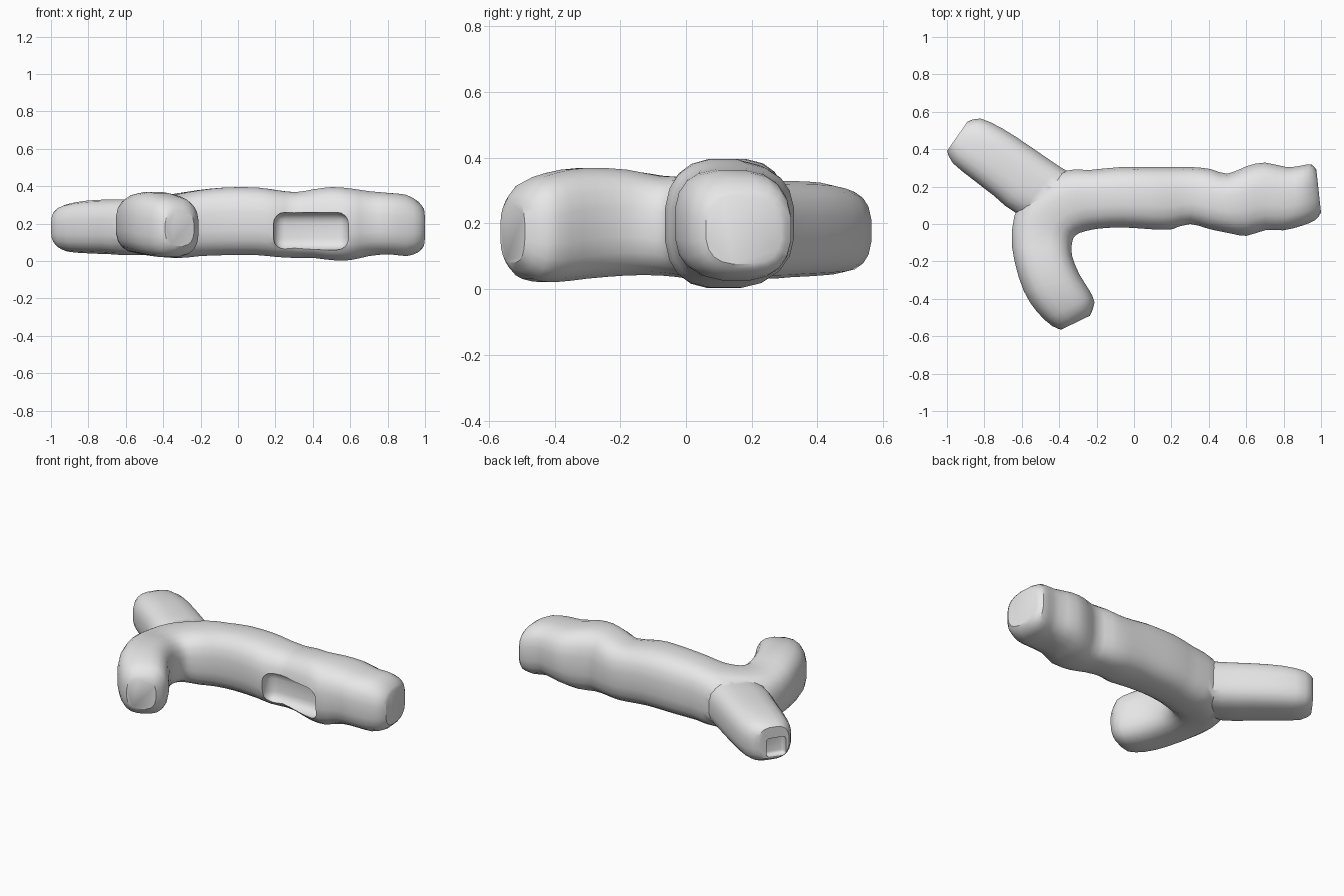
import bpy, bmesh, math
from mathutils import Vector, Matrix

if "Cube" in bpy.data.objects:
    bpy.data.objects.remove(bpy.data.objects["Cube"])

bark = bpy.data.materials.new("grey_bark")
bark.diffuse_color = (0.8, 0.8, 0.8, 1)
bark.use_nodes = True
bark.node_tree.nodes["Principled BSDF"].inputs["Base Color"].default_value = bark.diffuse_color

SIDES = 20


def smooth_stations(rows, steps=2):
    """Catmull-Rom interpolation between the measured stations."""
    pts = [Vector(r) for r in rows]
    out = []
    for i in range(len(pts) - 1):
        a, b, c, d = pts[max(i - 1, 0)], pts[i], pts[i + 1], pts[min(i + 2, len(pts) - 1)]
        for k in range(steps):
            t = k / steps
            out.append(0.5 * (2 * b + (c - a) * t + (2 * a - 5 * b + 4 * c - d) * t * t
                              + (3 * b - a - 3 * c + d) * t ** 3))
    return out + [pts[-1]]


def power(v, n=2.8):
    return math.copysign(abs(v) ** (2 / n), v)


def finish(name, bm):
    bmesh.ops.recalc_face_normals(bm, faces=bm.faces)
    me = bpy.data.meshes.new(name)
    bm.to_mesh(me)
    bm.free()
    me.materials.append(bark)
    ob = bpy.data.objects.new(name, me)
    bpy.context.collection.objects.link(ob)
    return ob


def limb(name, rows):
    """Loft rounded-square rings; row = side point xy, other side xy, z low, z high."""
    bm = bmesh.new()
    rings = []
    for bx, by, tx, ty, lo, hi in smooth_stations(rows):
        mid = Vector(((bx + tx) / 2, (by + ty) / 2, (lo + hi) / 2))
        u = Vector(((tx - bx) / 2, (ty - by) / 2, 0))
        w = Vector((0, 0, (hi - lo) / 2))
        angles = [2 * math.pi * (i + 0.5) / SIDES for i in range(SIDES)]
        rings.append([bm.verts.new(mid + u * power(math.cos(a)) + w * power(math.sin(a)))
                      for a in angles])
    for r, s in zip(rings, rings[1:]):
        for i in range(SIDES):
            j = (i + 1) % SIDES
            bm.faces.new((r[i], r[j], s[j], s[i]))
    bm.faces.new(rings[0])
    bm.faces.new(rings[-1])
    return finish(name, bm)


def rounded_box(name, centre, size, turn, bevel):
    bm = bmesh.new()
    bmesh.ops.create_cube(bm, size=1)
    bmesh.ops.scale(bm, vec=size, verts=bm.verts)
    bmesh.ops.bevel(bm, geom=bm.edges[:], offset=bevel, segments=4, profile=0.5,
                    affect='EDGES')
    bmesh.ops.transform(bm, matrix=Matrix.Translation(centre) @ Matrix.Rotation(turn, 4, 'Z'),
                        verts=bm.verts)
    return finish(name, bm)


def combine(target, tool, operation):
    mod = target.modifiers.new("join", 'BOOLEAN')
    mod.operation = operation
    mod.solver = 'EXACT'
    mod.object = tool
    bpy.context.view_layer.objects.active = target
    bpy.ops.object.modifier_apply(modifier=mod.name)
    bpy.data.objects.remove(tool)


# trunk that bends round into the front stub
log = limb("forked_log", [
    (-.235, -.49, -.39, -.565, .08, .27),
    (-.21, -.42, -.44, -.545, .03, .325),
    (-.24, -.35, -.52, -.47, .02, .355),
    (-.29, -.27, -.59, -.36, .03, .37),
    (-.33, -.17, -.64, -.20, .04, .365),
    (-.33, -.10, -.655, -.04, .04, .345),
    (-.31, -.06, -.60, .13, .03, .345),
    (-.26, -.04, -.40, .28, .015, .36),
    (-.18, -.025, -.24, .29, .025, .38),
    (-.05, -.02, -.08, .305, .03, .395),
    (.10, -.03, .10, .305, .03, .395),
    (.20, -.03, .22, .305, .02, .38),
    (.30, -.005, .32, .305, .015, .37),
    (.40, -.03, .41, .295, .015, .385),
    (.50, -.05, .50, .27, .003, .397),
    (.60, -.065, .60, .31, .003, .39),
    (.70, -.035, .70, .33, .025, .375),
    (.80, -.035, .82, .305, .035, .365),
    (.90, -.01, .90, .315, .025, .355),
    (.97, .02, .95, .32, .045, .32),
    (1.0, .06, .975, .29, .075, .285)])

# rear left branch
branch = limb("rear_branch", [
    (-.40, .00, -.25, .22, .06, .32),
    (-.62, .05, -.40, .31, .03, .33),
    (-.75, .15, -.56, .42, .035, .33),
    (-.86, .235, -.70, .51, .04, .325),
    (-.97, .325, -.82, .565, .05, .305),
    (-1.0, .39, -.89, .548, .08, .28)])
combine(log, branch, 'UNION')

# hollow in the front of the trunk, and a small one in the branch end
combine(log, rounded_box("trunk_hollow", (.39, -.10, .16), (.40, .30, .20), 0, .06), 'DIFFERENCE')
combine(log, rounded_box("end_hollow", (-.955, .455, .15), (.08, .12, .12),
                         math.radians(-35), .02), 'DIFFERENCE')

# soft shading with sharp cut edges
bpy.ops.object.select_all(action='DESELECT')
log.select_set(True)
bpy.context.view_layer.objects.active = log
bpy.ops.object.shade_smooth_by_angle(angle=math.radians(35))
